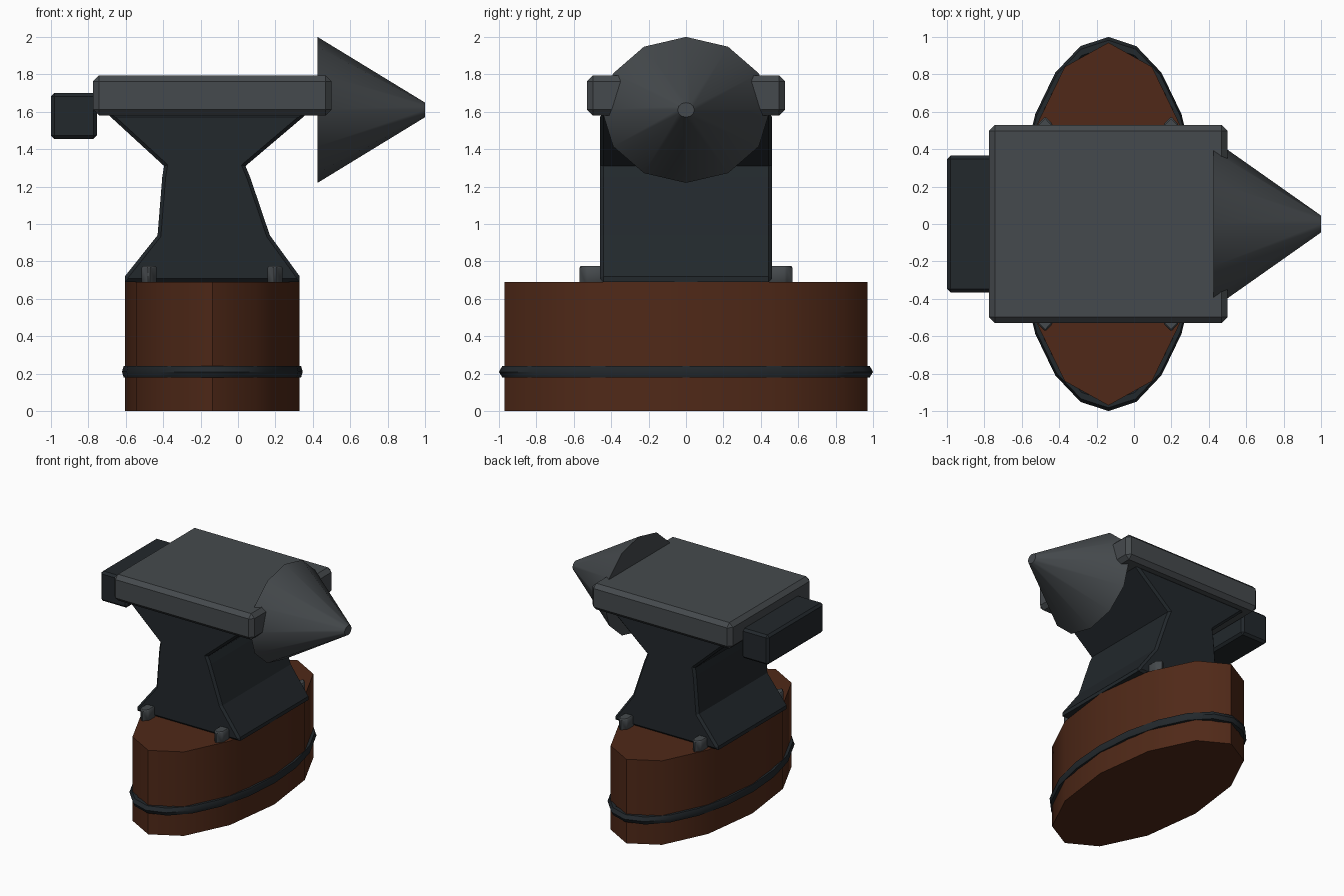
import bpy, bmesh, math

if "Cube" in bpy.data.objects:
    bpy.data.objects.remove(bpy.data.objects["Cube"])

def material(name, rgb):
    m = bpy.data.materials.new(name)
    m.diffuse_color = (*rgb, 1)
    m.use_nodes = True
    m.node_tree.nodes["Principled BSDF"].inputs["Base Color"].default_value = m.diffuse_color
    return m

WOOD = material("wood", (0.08, 0.022, 0.009))
DARK = material("dark_iron", (0.016, 0.021, 0.025))
STEEL = material("worn_steel", (0.06, 0.068, 0.074))
CX = -0.137  # centre of stump

def finish(name, mat, bevel=0, smooth=0):
    ob = bpy.context.object
    ob.name = name
    ob.data.materials.append(mat)
    bpy.ops.object.transform_apply(location=False, rotation=True, scale=True)
    if bevel:
        b = ob.modifiers.new("Bevel", 'BEVEL')
        b.width, b.segments = bevel, 1
    if smooth:
        bpy.ops.object.shade_smooth_by_angle(angle=math.radians(smooth))
    return ob

def box(name, lo, hi, mat, bevel):
    bpy.ops.mesh.primitive_cube_add(size=1, location=[(a + b) / 2 for a, b in zip(lo, hi)])
    bpy.context.object.scale = [b - a for a, b in zip(lo, hi)]
    return finish(name, mat, bevel)

# Oval wooden stump
bpy.ops.mesh.primitive_cylinder_add(vertices=12, radius=1, depth=0.69, location=(CX, 0, 0.345))
bpy.context.object.scale = (0.467, 0.97, 1)
finish("stump", WOOD, smooth=50)

# Iron band around the stump
bpy.ops.mesh.primitive_torus_add(major_segments=20, minor_segments=6, major_radius=0.965,
                                 minor_radius=0.035, location=(CX, 0, 0.21))
bpy.context.object.scale = (0.483, 1, 1)
finish("stump_band", DARK, smooth=40)

# Waisted body: side profile extruded along y
profile = [(-0.605, 0.69), (0.33, 0.69), (0.33, 0.72), (0.17, 0.94), (0.065, 1.25), (0.04, 1.31),
           (0.37, 1.59), (-0.70, 1.59), (-0.395, 1.31), (-0.405, 1.25), (-0.43, 0.94), (-0.605, 0.72)]
bm = bmesh.new()
face = bm.faces.new([bm.verts.new((x, -0.46, z)) for x, z in profile])
ext = bmesh.ops.extrude_face_region(bm, geom=[face])
bmesh.ops.translate(bm, vec=(0, 0.92, 0),
                    verts=[v for v in ext["geom"] if isinstance(v, bmesh.types.BMVert)])
bmesh.ops.recalc_face_normals(bm, faces=bm.faces)
# chamfer the outline of both end faces
rim = [e for e in bm.edges if abs(e.verts[0].co.y - e.verts[1].co.y) < 0.01]
bmesh.ops.bevel(bm, geom=rim, offset=0.018, segments=1, affect='EDGES')
mesh = bpy.data.meshes.new("body")
bm.to_mesh(mesh)
bm.free()
body = bpy.data.objects.new("body", mesh)
bpy.context.collection.objects.link(body)
mesh.materials.append(DARK)

# Working face and heel block
box("face_plate", (-0.775, -0.53, 1.58), (0.50, 0.53, 1.795), STEEL, 0.032)
box("heel_block", (-1.0, -0.365, 1.455), (-0.755, 0.365, 1.70), DARK, 0.018)

# Horn: truncated 12-sided cone along x
bpy.ops.mesh.primitive_cone_add(vertices=12, radius1=0.45, radius2=0.045, depth=0.575,
                                location=(0.7125, 0, 1.61), rotation=(0, math.pi / 2, 0))
bpy.context.object.scale = (0.867, 1, 1)
finish("horn", STEEL, smooth=40)

# Four hold-down bolts
for i, x in enumerate((-0.475, 0.198)):
    for j, y in enumerate((-0.492, 0.492)):
        bpy.ops.mesh.primitive_cylinder_add(vertices=6, radius=0.083, depth=0.095,
                                            location=(x, y, 0.7275))
        bpy.context.object.scale = (0.56, 1, 1)
        finish(f"bolt_{i * 2 + j + 1}", STEEL, bevel=0.008, smooth=65)
